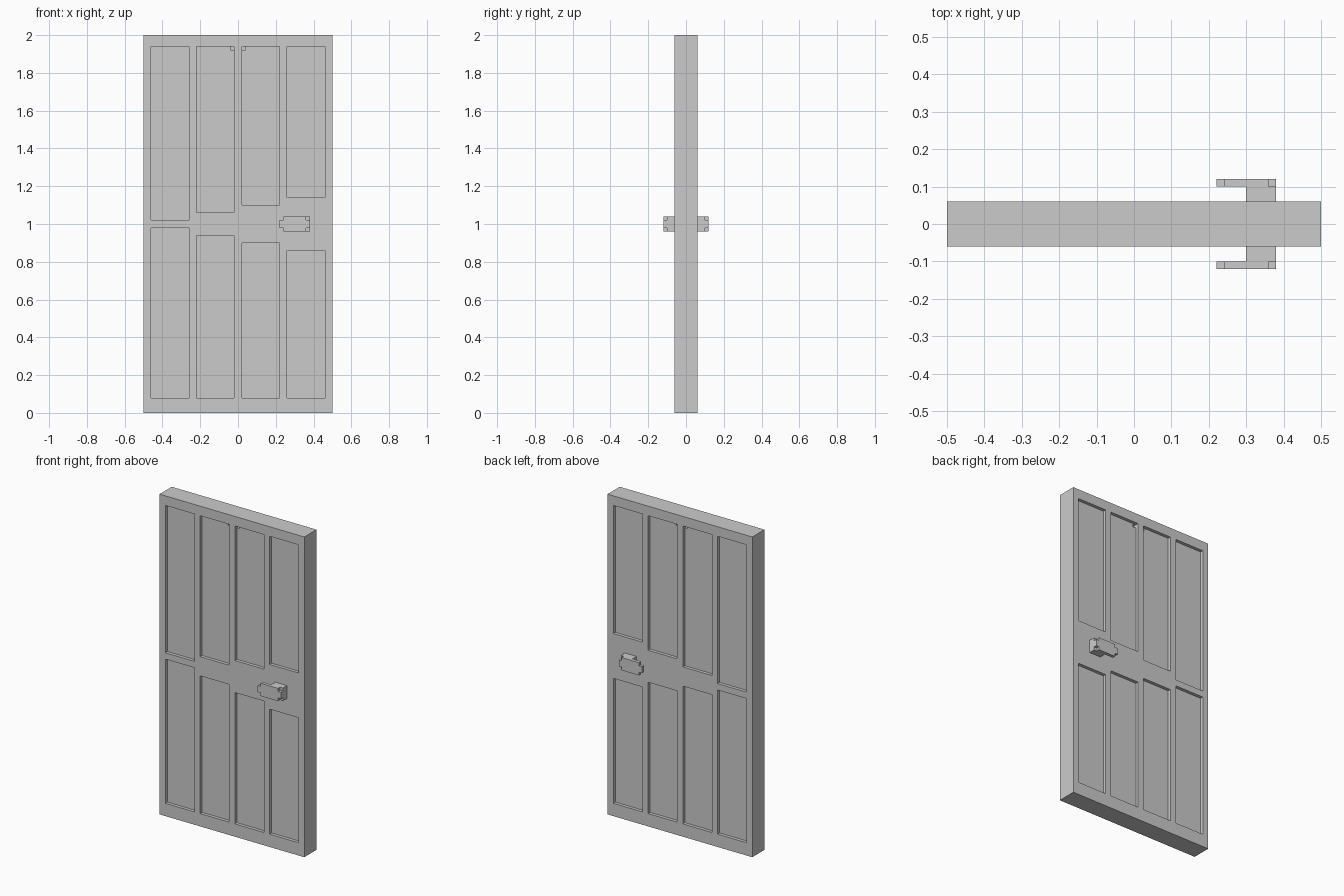
import bpy, bmesh

if "Cube" in bpy.data.objects:
    bpy.data.objects.remove(bpy.data.objects["Cube"])


def add_boxes(name, boxes):
    """One mesh object made of boxes given as (x0, x1, y0, y1, z0, z1)."""
    bm = bmesh.new()
    for x0, x1, y0, y1, z0, z1 in boxes:
        for v in bmesh.ops.create_cube(bm, size=1)["verts"]:
            v.co = (x1 if v.co.x > 0 else x0,
                    y1 if v.co.y > 0 else y0,
                    z1 if v.co.z > 0 else z0)
    return finish(name, bm)


def finish(name, bm):
    bmesh.ops.recalc_face_normals(bm, faces=bm.faces)
    mesh = bpy.data.meshes.new(name)
    bm.to_mesh(mesh)
    bm.free()
    obj = bpy.data.objects.new(name, mesh)
    bpy.context.collection.objects.link(obj)
    return obj


def mirror_y(obj):
    mod = obj.modifiers.new("both_sides", 'MIRROR')
    mod.use_axis = (False, True, False)


def cut(target, cutter):
    mod = target.modifiers.new(cutter.name, 'BOOLEAN')
    mod.operation = 'DIFFERENCE'
    mod.solver = 'EXACT'
    mod.object = cutter
    cutter.hide_render = True
    cutter.display_type = 'WIRE'


# Door slab
door = add_boxes("door_slab", [(-0.5, 0.5, -0.06, 0.06, 0, 2)])

# Sunken panels on both faces; the gap between the rows widens to the right
panels = []
for i, x in enumerate((-0.46, -0.22, 0.02, 0.26)):
    step = 0.04 * i
    for y0, y1 in ((-0.1, -0.04), (0.04, 0.1)):
        panels.append((x, x + 0.2, y0, y1, 0.08, 0.98 - step))
        panels.append((x, x + 0.2, y0, y1, 1.02 + step, 1.94))
cut(door, add_boxes("panel_cutter", panels))

# Small deeper pits in the top inner corners of the middle panels
pits = [(x, x + 0.02, y0, y1, 1.92, 1.94)
        for x in (-0.04, 0.02) for y0, y1 in ((-0.1, -0.02), (0.02, 0.1))]
cut(door, add_boxes("corner_pit_cutter", pits))

# Handle stem on both sides
stem = add_boxes("handle_stem", [(0.30, 0.38, -0.10, -0.06, 0.96, 1.04)])
mirror_y(stem)

# Handle grip: flat plate with stepped corners, on both sides
profile = [(0.22, 0.98), (0.24, 0.98), (0.24, 0.96), (0.36, 0.96),
           (0.36, 0.98), (0.38, 0.98), (0.38, 1.02), (0.36, 1.02),
           (0.36, 1.04), (0.24, 1.04), (0.24, 1.02), (0.22, 1.02)]
bm = bmesh.new()
face = bm.faces.new([bm.verts.new((x, -0.12, z)) for x, z in profile])
top = bmesh.ops.extrude_face_region(bm, geom=[face], use_keep_orig=True)["geom"]
bmesh.ops.translate(bm, vec=(0, 0.02, 0),
                    verts=[g for g in top if isinstance(g, bmesh.types.BMVert)])
grip = finish("handle_grip", bm)
mirror_y(grip)
